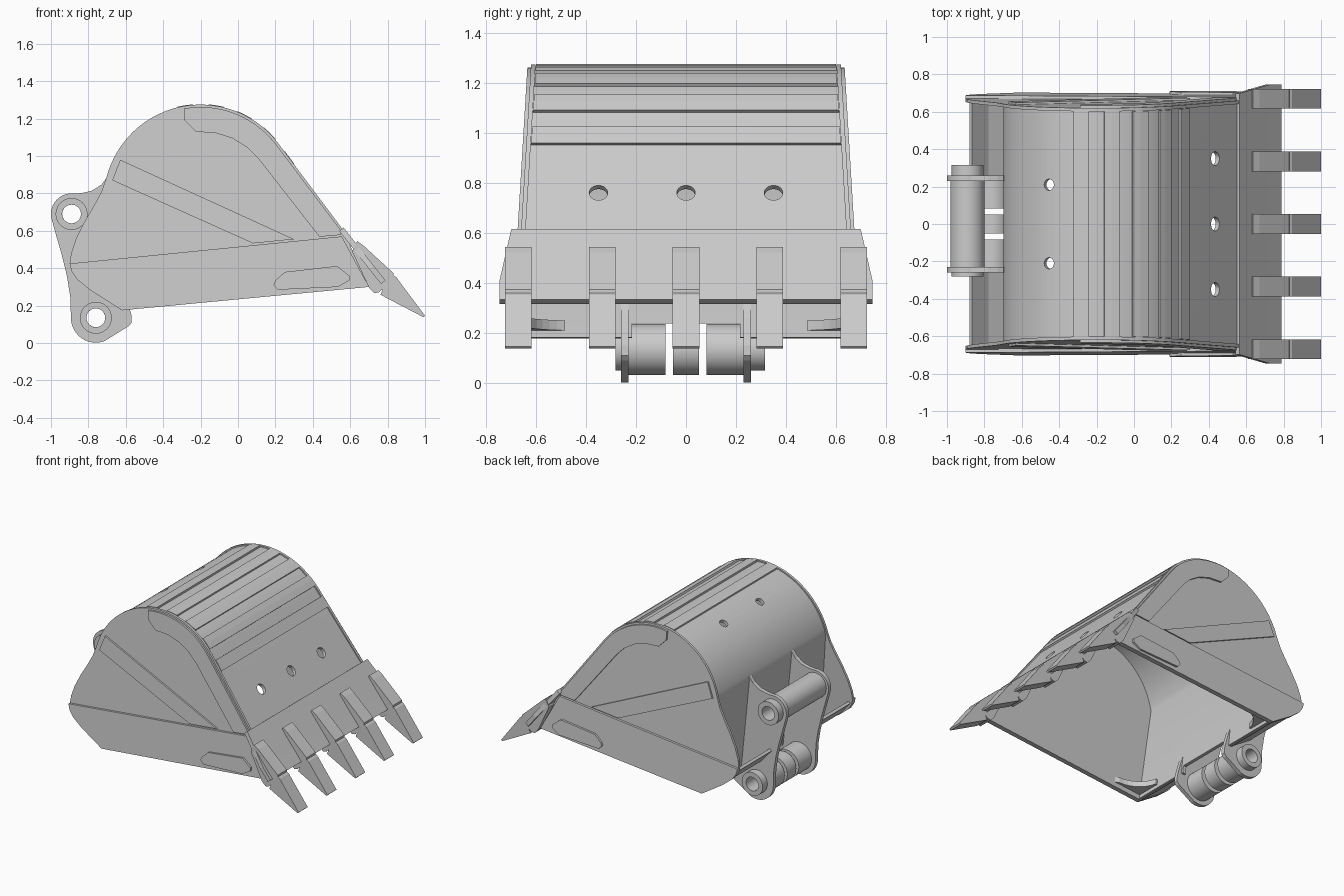
import bpy, bmesh
from math import sin, cos, radians, acos
from mathutils import Vector

if "Cube" in bpy.data.objects:
    bpy.data.objects.remove(bpy.data.objects["Cube"])

CX, CZ = -0.2, 0.755            # centre of the rounded heel of the bucket


def arc(cx, cz, r, a0, a1, n):
    return [(cx + r * cos(radians(a0 + (a1 - a0) * i / n)),
             cz + r * sin(radians(a0 + (a1 - a0) * i / n))) for i in range(n + 1)]


def side_y(z):                  # outer face of the leaning side walls
    return 0.62 + 0.06 * (1.27 - z)


def make(name, bm, smooth=False):
    bmesh.ops.recalc_face_normals(bm, faces=bm.faces)
    me = bpy.data.meshes.new(name)
    bm.to_mesh(me)
    bm.free()
    ob = bpy.data.objects.new(name, me)
    bpy.context.collection.objects.link(ob)
    if smooth:
        bpy.ops.object.select_all(action='DESELECT')
        ob.select_set(True)
        bpy.context.view_layer.objects.active = ob
        bpy.ops.object.shade_smooth_by_angle(angle=radians(25))
    return ob


def prism(name, pts, ya, yb):
    """Solid from an x-z outline; ya and yb give y as a function of z."""
    bm = bmesh.new()
    a = [bm.verts.new((x, ya(z), z)) for x, z in pts]
    b = [bm.verts.new((x, yb(z), z)) for x, z in pts]
    bm.faces.new(a)
    bm.faces.new(b[::-1])
    for i in range(len(pts)):
        j = (i + 1) % len(pts)
        bm.faces.new((a[i], b[i], b[j], a[j]))
    return make(name, bm)


def slab(name, pts, y0, y1):
    return prism(name, pts, lambda z: y0, lambda z: y1)


def side_plate(name, pts, d0, d1):
    """Plate following the side wall, on both sides."""
    for s, tag in ((-1, "front"), (1, "rear")):
        prism(f"{name}_{tag}", pts, lambda z: s * (side_y(z) + d0),
              lambda z: s * (side_y(z) + d1))


def band(name, path, t0, t1, lo, hi, smooth=False):
    """Bent sheet along an x-z path, between normal offsets t0 and t1."""
    bm = bmesh.new()
    rows = []
    for i, p in enumerate(path):
        q0, q1 = path[max(i - 1, 0)], path[min(i + 1, len(path) - 1)]
        t = (Vector(q1) - Vector(q0)).normalized()
        ring = []
        for off, yf in ((t0, lo), (t1, lo), (t1, hi), (t0, hi)):
            ring.append(bm.verts.new((p[0] + t.y * off, yf(p[1]), p[1] - t.x * off)))
        rows.append(ring)
    for r, s in zip(rows, rows[1:]):
        for k in range(4):
            bm.faces.new((r[k], r[(k + 1) % 4], s[(k + 1) % 4], s[k]))
    bm.faces.new(rows[0])
    bm.faces.new(rows[-1][::-1])
    return make(name, bm, smooth)


def tube(name, x, z, y0, y1, R, r, n=40):
    bm = bmesh.new()
    rings = [[bm.verts.new((px, y, pz)) for px, pz in arc(x, z, rad, 0, 360, n)[:-1]]
             for y, rad in ((y0, R), (y1, R), (y1, r), (y0, r))]
    for k in range(4):
        a, b = rings[k], rings[(k + 1) % 4]
        for i in range(n):
            j = (i + 1) % n
            bm.faces.new((a[i], a[j], b[j], b[i]))
    return make(name, bm, True)


def cut(ob, cutter):
    m = ob.modifiers.new("cut", 'BOOLEAN')
    m.operation, m.solver, m.object = 'DIFFERENCE', 'EXACT', cutter
    bpy.context.view_layer.objects.active = ob
    bpy.ops.object.modifier_apply(modifier=m.name)
    bpy.data.objects.remove(cutter)


def drill(ob, pos, direction, r):
    bpy.ops.mesh.primitive_cylinder_add(vertices=32, radius=r, depth=0.2, location=pos)
    c = bpy.context.object
    c.rotation_euler = Vector(direction).to_track_quat('Z', 'Y').to_euler()
    c.hide_render = True
    bpy.context.view_layer.update()
    cut(ob, c)


# bent shell: front sheet, rounded heel, straight back plate
path = [(0.556, 0.6)] + arc(CX, CZ, 0.51, 36.87, 168, 28) + [(-0.63, 0.18)]
shell = band("shell", path, -0.025, 0, lambda z: -side_y(z) + 0.012,
             lambda z: side_y(z) - 0.012, True)
for y in (-0.35, 0, 0.35):
    drill(shell, (0.435, y, 0.762), (0.8, 0, 0.6), 0.037)
for y in (-0.21, 0.21):
    drill(shell, (-0.455, y, 1.197), (-0.5, 0, 0.866), 0.03)
notch = slab("notch_cutter", [(-0.75, 0.1), (-0.5, 0.1), (-0.5, 0.238), (-0.75, 0.238)], -0.215, 0.215)
notch.hide_render = True
cut(shell, notch)

# side walls with lower reinforcement, brace, heel wear plate and pad
lower_back = [(-0.62, 0.175), (-0.79, 0.283), (-0.86, 0.34), (-0.89, 0.385), (-0.9, 0.425)]
wall = (arc(CX, CZ, 0.52, 36.87, 166, 28) +
        [(-0.73, 0.81), (-0.77, 0.735), (-0.82, 0.65), (-0.865, 0.56), (-0.892, 0.48)] +
        lower_back[::-1] + [(0.7, 0.3), (0.562, 0.605)])
side_plate("side_wall", wall, -0.018, 0)
side_plate("lower_side_plate", lower_back + [(0.555, 0.57), (0.7, 0.3)], 0, 0.017)
side_plate("side_brace", [(-0.63, 0.98), (0.3, 0.555), (0.08, 0.533), (-0.672, 0.87)], 0, 0.012)
side_plate("heel_wear_plate", arc(CX, CZ, 0.507, 36.87, 100, 14) +
           [(-0.285, 1.19), (-0.225, 1.13), (-0.12, 1.123), (-0.03, 1.095), (0.05, 1.045),
            (0.11, 0.985), (0.435, 0.568), (0.548, 0.578), (0.552, 0.6)], 0, 0.014)
side_plate("side_wear_pad", [(0.19, 0.31), (0.2, 0.335), (0.25, 0.38), (0.53, 0.412),
           (0.595, 0.36), (0.595, 0.335), (0.535, 0.3), (0.215, 0.285)], 0.017, 0.032)


# wear strips across the heel
def heel(x):
    if x < 0.208:
        a = acos((x - CX) / 0.51)
        return (x, CZ + 0.51 * sin(a))
    return (x, 1.061 - (x - 0.208) * 4 / 3)


for i, (xa, xb) in enumerate([(-0.32, -0.24), (-0.16, -0.08), (-0.01, 0.07),
                              (0.13, 0.19), (0.24, 0.29)]):
    pts = [heel(xb), heel((xa + xb) / 2), heel(xa)]
    band(f"wear_strip_{i}", pts, -0.003, 0.013, lambda z: -side_y(z) + 0.02,
         lambda z: side_y(z) - 0.02)

# sloping lower plates behind the back sheet, either side of the hinge
for s, tag in ((-1, "front"), (1, "rear")):
    band(f"back_lower_plate_{tag}", [(-0.62, 0.178), (-0.79, 0.288), (-0.88, 0.39)], 0, 0.02,
         lambda z: s * 0.26, lambda z: s * (side_y(z) - 0.012))
    # curved gusset in the inner corner
    bm = bmesh.new()
    plan = [(-0.64, 0.67), (-0.64, 0.485)] + arc(-0.4, 0.45, 0.2, 170, 95, 8) + [(-0.38, 0.67)]
    low = [bm.verts.new((x, s * y, 0.265 + 0.09 * x)) for x, y in plan]
    bm.faces.new(low)
    ext = bmesh.ops.extrude_face_region(bm, geom=bm.faces[:])
    for v in ext["geom"]:
        if isinstance(v, bmesh.types.BMVert):
            v.co.z += 0.04
    # keep the lower face so the gusset stays closed
    if all(len(e.link_faces) == 2 for e in bm.edges) is False:
        bmesh.ops.holes_fill(bm, edges=bm.edges[:], sides=0)
    make(f"corner_gusset_{tag}", bm)

# cutting lip
lip_w = lambda z: 0.745 if z < 0.42 else 0.745 - 0.045 * (z - 0.41) / 0.2
band("cutting_lip", [(0.788, 0.335), (0.725, 0.414), (0.565, 0.617)], -0.03, 0,
     lambda z: -lip_w(z), lip_w)

# tooth adapters and teeth
for i in range(5):
    y = (i - 2) * 0.335
    slab(f"tooth_adapter_{i}", [(0.637, 0.545), (0.67, 0.522), (0.83, 0.375), (0.832, 0.345),
         (0.755, 0.272), (0.73, 0.267), (0.7, 0.297), (0.61, 0.49)], y - 0.053, y + 0.053)
    slab(f"tooth_{i}", [(0.83, 0.362), (0.846, 0.352), (1.0, 0.146), (0.992, 0.138),
         (0.762, 0.258), (0.775, 0.292)], y - 0.053, y + 0.053)

# hinge ears
UP, LOW = (-0.89, 0.69), (-0.76, 0.135)
ear = ([(-0.685, 0.8), (-0.697, 0.89), (-0.73, 0.847), (-0.78, 0.815), (-0.83, 0.803)] +
       arc(*UP, 0.11, 80, 195, 14) +
       [(-0.975, 0.585), (-0.942, 0.47), (-0.915, 0.36), (-0.897, 0.25)] +
       arc(*LOW, 0.133, 180, 290, 14) +
       [(-0.585, 0.09), (-0.568, 0.11), (-0.57, 0.15), (-0.6, 0.26), (-0.645, 0.4)])
for s, tag in ((-1, "front"), (1, "rear")):
    ob = slab(f"hinge_ear_{tag}", ear, s * 0.23, s * 0.26)
    for x, z in (UP, LOW):
        drill(ob, (x, s * 0.245, z), (0, 1, 0), 0.05)

# pin tubes and outer bosses
tube("upper_pin_tube", *UP, -0.23, 0.23, 0.092, 0.05)
for i, (a, b) in enumerate([(-0.23, -0.082), (-0.052, 0.052), (0.082, 0.23)]):
    tube(f"lower_pin_tube_{i}", *LOW, a, b, 0.102, 0.05)
for tag, c in (("upper", UP), ("lower", LOW)):
    tube(f"{tag}_boss_front", *c, -0.282, -0.26, 0.085, 0.05)
    tube(f"{tag}_boss_rear", *c, 0.26, 0.315, 0.085, 0.05)
